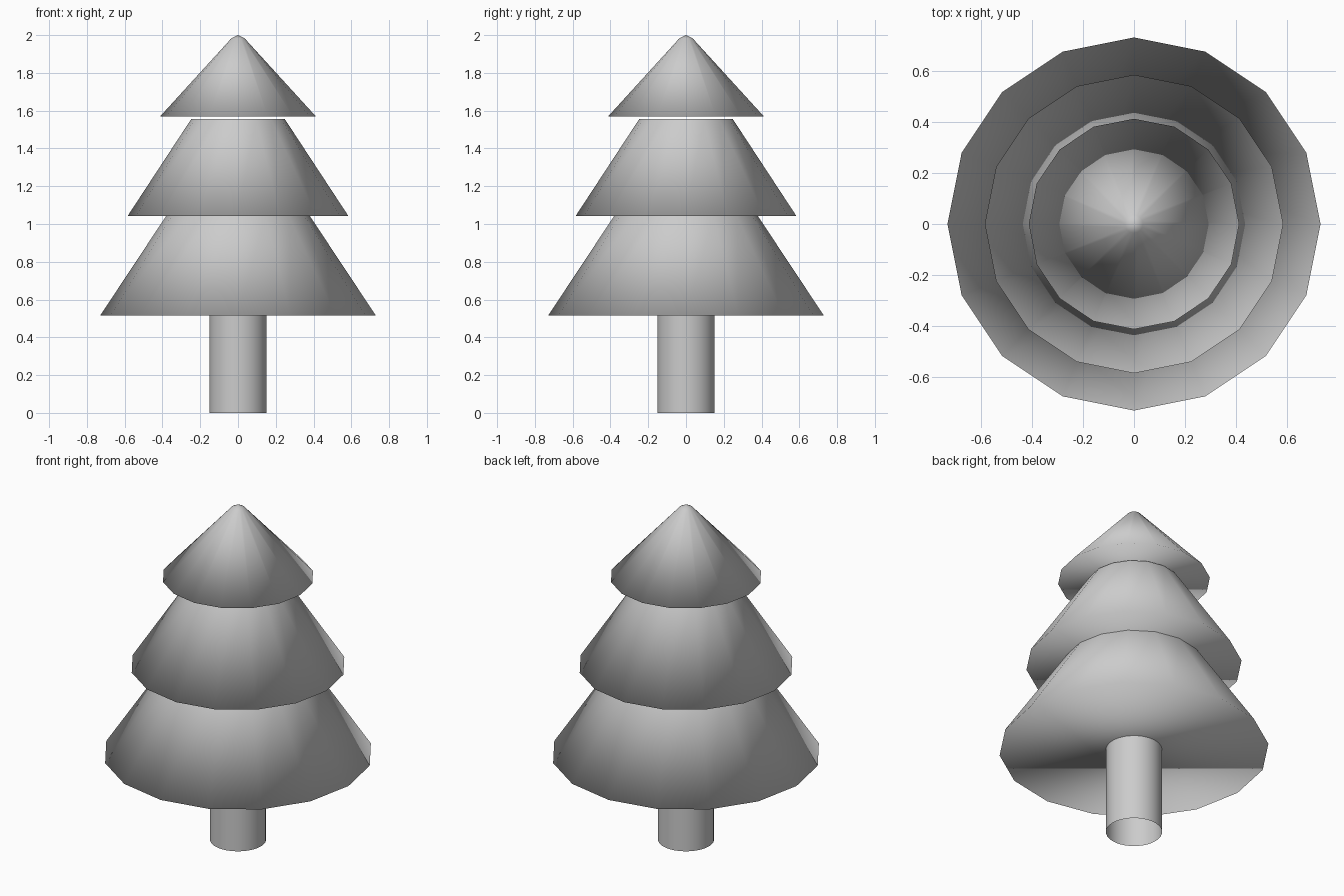
import bpy, bmesh
from math import cos, sin, tau

if "Cube" in bpy.data.objects:
    bpy.data.objects.remove(bpy.data.objects["Cube"])


def lathe(name, profile, sides, base=False, tip=None):
    """Spin (radius, z) rings into a smooth-shaded shell; optional base face and tip point."""
    bm = bmesh.new()
    rings = [[bm.verts.new((r * cos(tau * i / sides), r * sin(tau * i / sides), z))
              for i in range(sides)] for r, z in profile]
    for low, high in zip(rings, rings[1:]):
        for i in range(sides):
            j = (i + 1) % sides
            bm.faces.new((low[i], low[j], high[j], high[i]))
    if base:
        bm.faces.new(rings[0][::-1])
    if tip is not None:
        apex = bm.verts.new((0, 0, tip))
        for i in range(sides):
            bm.faces.new((rings[-1][i], rings[-1][(i + 1) % sides], apex))
    for f in bm.faces:
        f.smooth = True
    mesh = bpy.data.meshes.new(name)
    bm.to_mesh(mesh)
    bm.free()
    obj = bpy.data.objects.new(name, mesh)
    bpy.context.collection.objects.link(obj)
    return obj


# Trunk: open tube
lathe("trunk", [(0.152, 0), (0.152, 0.515)], 32)

# Foliage tiers: flat undersides, softly shaded rims, open tops
lathe("lower_foliage", [(0.73, 0.515), (0.38, 1.043)], 16, base=True)
lathe("middle_foliage", [(0.584, 1.043), (0.248, 1.555)], 16, base=True)

# Top tier with a slightly blunted tip
lathe("top_foliage", [(0.412, 1.57), (0.035, 1.983)], 16, base=True, tip=2.0)
